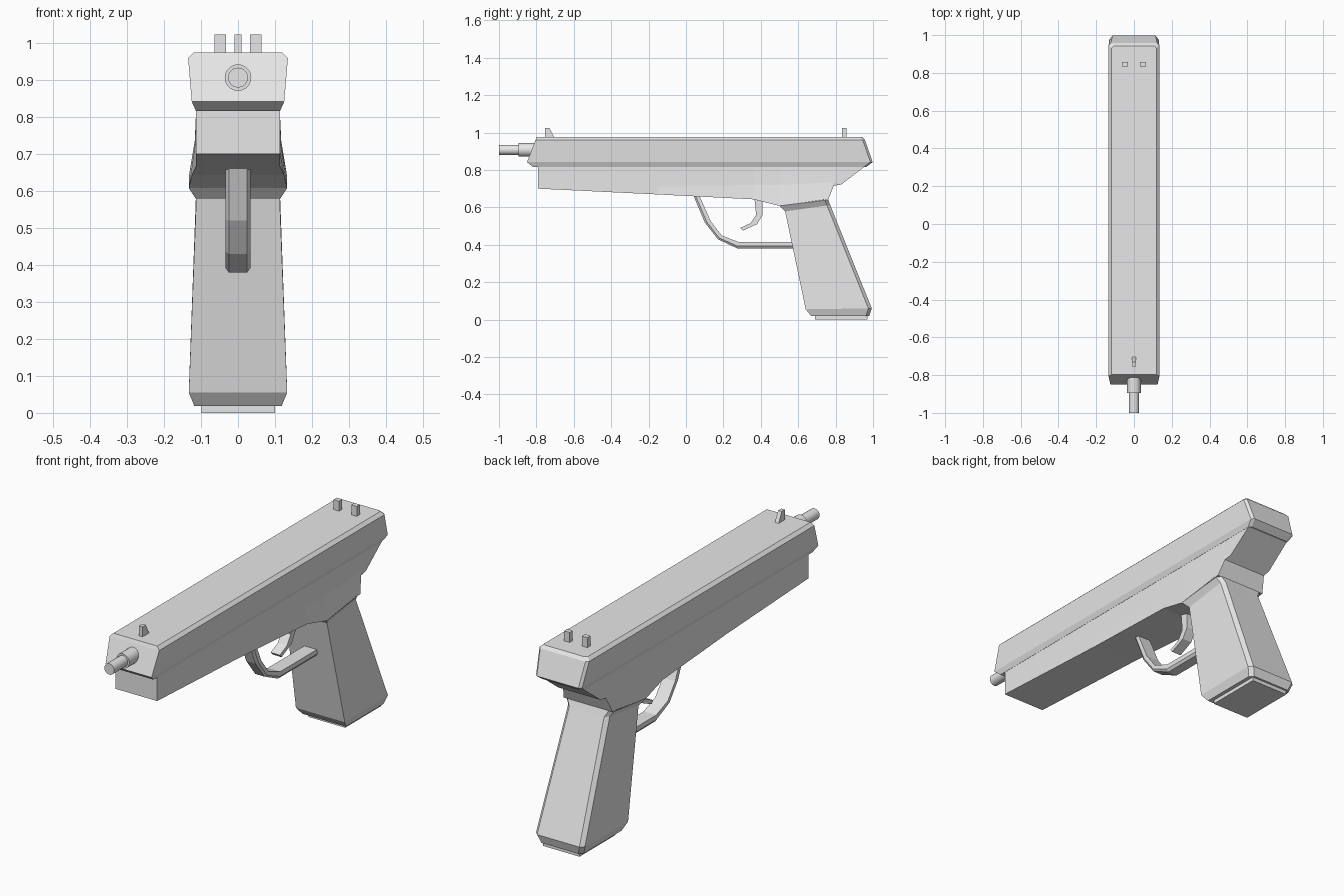
import bpy, bmesh, math
from mathutils import Matrix

cube = bpy.data.objects.get("Cube")
if cube:
    bpy.data.objects.remove(cube, do_unlink=True)

grey = bpy.data.materials.new("plain grey")
grey.use_nodes = True
COLOUR = (0.8, 0.8, 0.8, 1)
grey.diffuse_color = COLOUR
grey.node_tree.nodes["Principled BSDF"].inputs["Base Color"].default_value = COLOUR


def finish(name, bm):
    bmesh.ops.recalc_face_normals(bm, faces=bm.faces)
    mesh = bpy.data.meshes.new(name)
    bm.to_mesh(mesh)
    bm.free()
    mesh.materials.append(grey)
    obj = bpy.data.objects.new(name, mesh)
    bpy.context.collection.objects.link(obj)
    return obj


def loft(name, rings):
    """Skin a solid through matching closed rings of points."""
    bm = bmesh.new()
    loops = [[bm.verts.new(p) for p in ring] for ring in rings]
    n = len(loops[0])
    for a, b in zip(loops, loops[1:]):
        for i in range(n):
            j = (i + 1) % n
            bm.faces.new((a[i], a[j], b[j], b[i]))
    bm.faces.new(loops[0])
    bm.faces.new(loops[-1])
    return finish(name, bm)


def prism(name, profile, half, x=0):
    """Extrude a side profile of (y, z) points across x."""
    return loft(name, [[(x + s * half, y, z) for y, z in profile] for s in (-1, 1)])


def box(name, y0, y1, z0, z1, half, x=0):
    return prism(name, [(y0, z0), (y1, z0), (y1, z1), (y0, z1)], half, x)


def mirrored(half_ring):
    """Close a ring from its +x half."""
    return half_ring + [(-x, y, z) for x, y, z in reversed(half_ring)]


def plan_ring(front, back, half, cut):
    """Outline between a front and a back (y, z), back corners cut."""
    (y0, z0), (y1, z1) = front, back
    return mirrored([(half, y0, z0), (half, y1 - cut, z1), (half - cut, y1, z1)])


def cylinder(name, radius, y0, y1, z):
    bm = bmesh.new()
    bmesh.ops.create_cone(bm, cap_ends=True, segments=20, radius1=radius,
                          radius2=radius, depth=y1 - y0)
    bm.transform(Matrix.Translation((0, (y0 + y1) / 2, z)) @ Matrix.Rotation(math.pi / 2, 4, "X"))
    obj = finish(name, bm)
    for face in obj.data.polygons:
        face.use_smooth = len(face.vertices) == 4
    return obj


# Slide: stacked outlines with a bevelled top and an undercut lower lip
loft("slide", [plan_ring((y0, z), (y1, z), half, 0.012) for y0, y1, z, half in (
    (-0.82, 0.965, 0.817, 0.114),
    (-0.85, 0.998, 0.842, 0.125),
    (-0.805, 0.957, 0.96, 0.135),
    (-0.798, 0.943, 0.975, 0.119))])

# Frame: sections of (y, z, half width) from top to crease to flared bottom
FRAME = (
    ((-0.79, 0.82, 0.113), (-0.79, 0.73, 0.113), (-0.79, 0.70, 0.113)),
    ((-0.15, 0.82, 0.113), (-0.15, 0.71, 0.113), (-0.15, 0.669, 0.113)),
    ((0.36, 0.82, 0.113), (0.36, 0.72, 0.114), (0.36, 0.643, 0.125)),
    ((0.50, 0.82, 0.113), (0.50, 0.72, 0.117), (0.50, 0.608, 0.133)),
    ((0.80, 0.82, 0.113), (0.79, 0.735, 0.117), (0.76, 0.64, 0.133)),
    ((0.965, 0.825, 0.113), (0.83, 0.722, 0.115), (0.79, 0.716, 0.117)))
loft("frame", [mirrored([(half, y, z) for y, z, half in section]) for section in FRAME])

# Grip: sloping collar, flared handle, bevelled foot
loft("grip", [plan_ring(front, back, half, cut) for front, back, half, cut in (
    ((0.50, 0.608), (0.76, 0.642), 0.133, 0.02),
    ((0.53, 0.578), (0.772, 0.61), 0.113, 0.018),
    ((0.64, 0.055), (0.993, 0.06), 0.133, 0.018),
    ((0.67, 0.018), (0.98, 0.018), 0.118, 0.018))])
box("magazine_base", 0.69, 0.97, 0, 0.025, 0.1)

# Barrel
cylinder("barrel_collar", 0.036, -0.895, -0.78, 0.907)
cylinder("barrel_tip", 0.027, -1.0, -0.85, 0.907)

# Sights
prism("front_sight", [(-0.755, 0.965), (-0.70, 0.965), (-0.73, 1.024), (-0.755, 1.024)], 0.01)
for side, x in (("left", 0.048), ("right", -0.048)):
    box("rear_sight_" + side, 0.833, 0.857, 0.965, 1.024, 0.015, x)

# Trigger guard: outer and inner path points, outer edges bevelled
OUTER = [(0.037, 0.67), (0.10, 0.52), (0.17, 0.43), (0.275, 0.38), (0.62, 0.38)]
INNER = [(0.068, 0.67), (0.133, 0.525), (0.19, 0.45), (0.28, 0.415), (0.62, 0.415)]
loft("trigger_guard", [
    mirrored([(0.025, *o),
              (0.034, o[0] * 0.65 + i[0] * 0.35, o[1] * 0.65 + i[1] * 0.35),
              (0.034, *i)])
    for o, i in zip(OUTER, INNER)])

# Trigger
prism("trigger", [(0.365, 0.66), (0.375, 0.56), (0.345, 0.515), (0.29, 0.49),
                  (0.303, 0.475), (0.38, 0.51), (0.41, 0.56), (0.41, 0.66)], 0.025)
